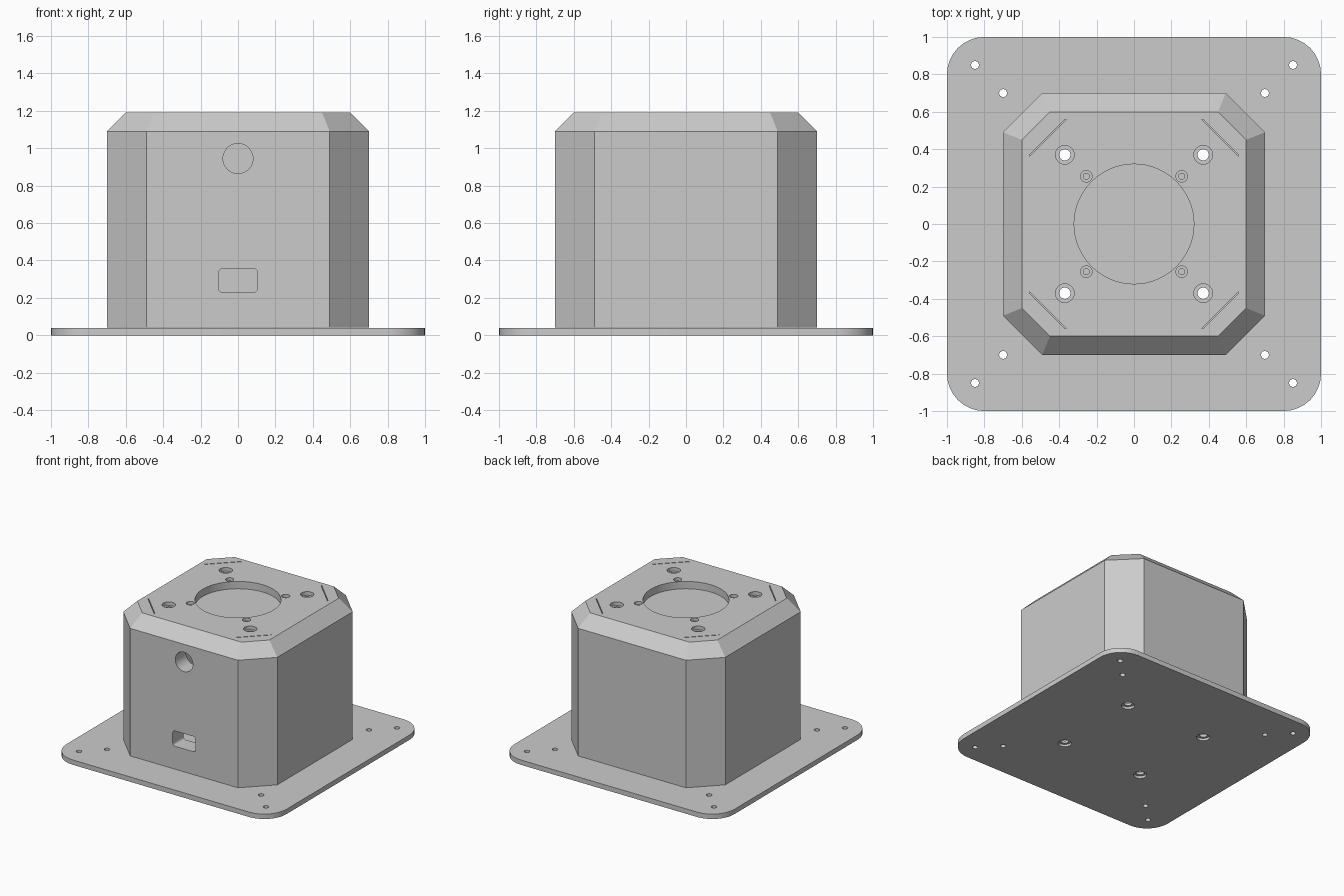
import bpy, bmesh
from math import cos, sin, pi, radians
from mathutils import Matrix

if "Cube" in bpy.data.objects:
    bpy.data.objects.remove(bpy.data.objects["Cube"])

grey = bpy.data.materials.new("plain grey")
grey.use_nodes = True
grey.diffuse_color = (0.6, 0.6, 0.6, 1)
grey.node_tree.nodes["Principled BSDF"].inputs["Base Color"].default_value = (0.6, 0.6, 0.6, 1)


def octagon(half, flat):
    """Square of the given half width with corners cut where the flats end."""
    quarter = [(half, -flat), (half, flat)]
    pts = []
    for _ in range(4):
        pts += quarter
        quarter = [(-y, x) for x, y in quarter]
    return pts


def circle(r, n=40):
    return [(r * cos(2 * pi * i / n), r * sin(2 * pi * i / n)) for i in range(n)]


def rounded(hx, hy, r, n=8):
    """Rectangle outline with rounded corners."""
    pts = []
    for k, (sx, sy) in enumerate([(1, 1), (-1, 1), (-1, -1), (1, -1)]):
        for i in range(n + 1):
            a = (k + i / n) * pi / 2
            pts.append((sx * (hx - r) + r * cos(a), sy * (hy - r) + r * sin(a)))
    return pts


def loft(name, layers, ring_shaped=False, matrix=Matrix()):
    """Skin (outline, z) layers; either cap the ends or join last to first."""
    bm = bmesh.new()
    rings = [[bm.verts.new((x, y, z)) for x, y in pts] for pts, z in layers]
    pairs = list(zip(rings, rings[1:]))
    if ring_shaped:
        pairs.append((rings[-1], rings[0]))
    else:
        bm.faces.new(rings[0])
        bm.faces.new(rings[-1])
    n = len(rings[0])
    for a, b in pairs:
        for i in range(n):
            j = (i + 1) % n
            bm.faces.new((a[i], a[j], b[j], b[i]))
    bmesh.ops.recalc_face_normals(bm, faces=bm.faces)
    mesh = bpy.data.meshes.new(name)
    bm.to_mesh(mesh)
    bm.free()
    mesh.materials.append(grey)
    ob = bpy.data.objects.new(name, mesh)
    ob.matrix_world = matrix
    bpy.context.collection.objects.link(ob)
    return ob


def cut(target, outline, low, high, matrix=Matrix()):
    """Subtract a prism from the target and discard the cutter."""
    cutter = loft("cutter", [(outline, low), (outline, high)], matrix=matrix)
    cutter.hide_render = True
    mod = target.modifiers.new("cut", 'BOOLEAN')
    mod.operation = 'DIFFERENCE'
    mod.solver = 'EXACT'
    mod.object = cutter
    bpy.context.view_layer.update()
    graph = bpy.context.evaluated_depsgraph_get()
    mesh = bpy.data.meshes.new_from_object(target.evaluated_get(graph))
    target.modifiers.clear()
    target.data = mesh
    bpy.data.objects.remove(cutter)


def cut_four(target, offset, r, low, high):
    """Round holes on both diagonals."""
    for x in (-offset, offset):
        for y in (-offset, offset):
            cut(target, circle(r, 24), low, high, Matrix.Translation((x, y, 0)))


# Base plate with mounting holes and counterbored bolt holes underneath
outline = rounded(1, 1, 0.2)
base = loft("base_plate", [(outline, 0), (outline, 0.04)])
for offset in (0.7, 0.85):
    cut_four(base, offset, 0.021, -0.1, 0.1)
cut_four(base, 0.37, 0.03, -0.1, 0.1)
cut_four(base, 0.37, 0.05, -0.1, 0.02)

# Hollow housing with bevelled shoulders
outer, inner = octagon(0.7, 0.49), octagon(0.56, 0.37)
housing = loft("housing", [(outer, 0.042), (outer, 1.09), (octagon(0.6, 0.45), 1.19),
                           (inner, 1.19), (inner, 0.042)], ring_shaped=True)

# Cable hole and socket opening in the front wall
upright = Matrix.Rotation(radians(90), 4, 'X')
cut(housing, circle(0.08), 0.5, 0.8, Matrix.Translation((0, 0, 0.945)) @ upright)
cut(housing, rounded(0.103, 0.063, 0.02), 0.5, 0.8, Matrix.Translation((0, 0, 0.293)) @ upright)

# Flush lid with a round recess, bolt holes and small blind screw holes
lid_outline = octagon(0.56, 0.362)
lid = loft("lid", [(lid_outline, 1.07), (lid_outline, 1.19)])
cut(lid, circle(0.32, 72), 1.13, 1.3)
cut_four(lid, 0.37, 0.03, 1, 1.3)
cut_four(lid, 0.37, 0.05, 1.16, 1.3)
cut_four(lid, 0.255, 0.016, 1.1, 1.3)
cut_four(lid, 0.255, 0.031, 1.165, 1.3)

# Smooth the round walls, keep the edges crisp
bpy.ops.object.select_all(action='DESELECT')
for ob in (base, housing, lid):
    ob.select_set(True)
bpy.context.view_layer.objects.active = base
bpy.ops.object.shade_smooth_by_angle(angle=radians(25))
